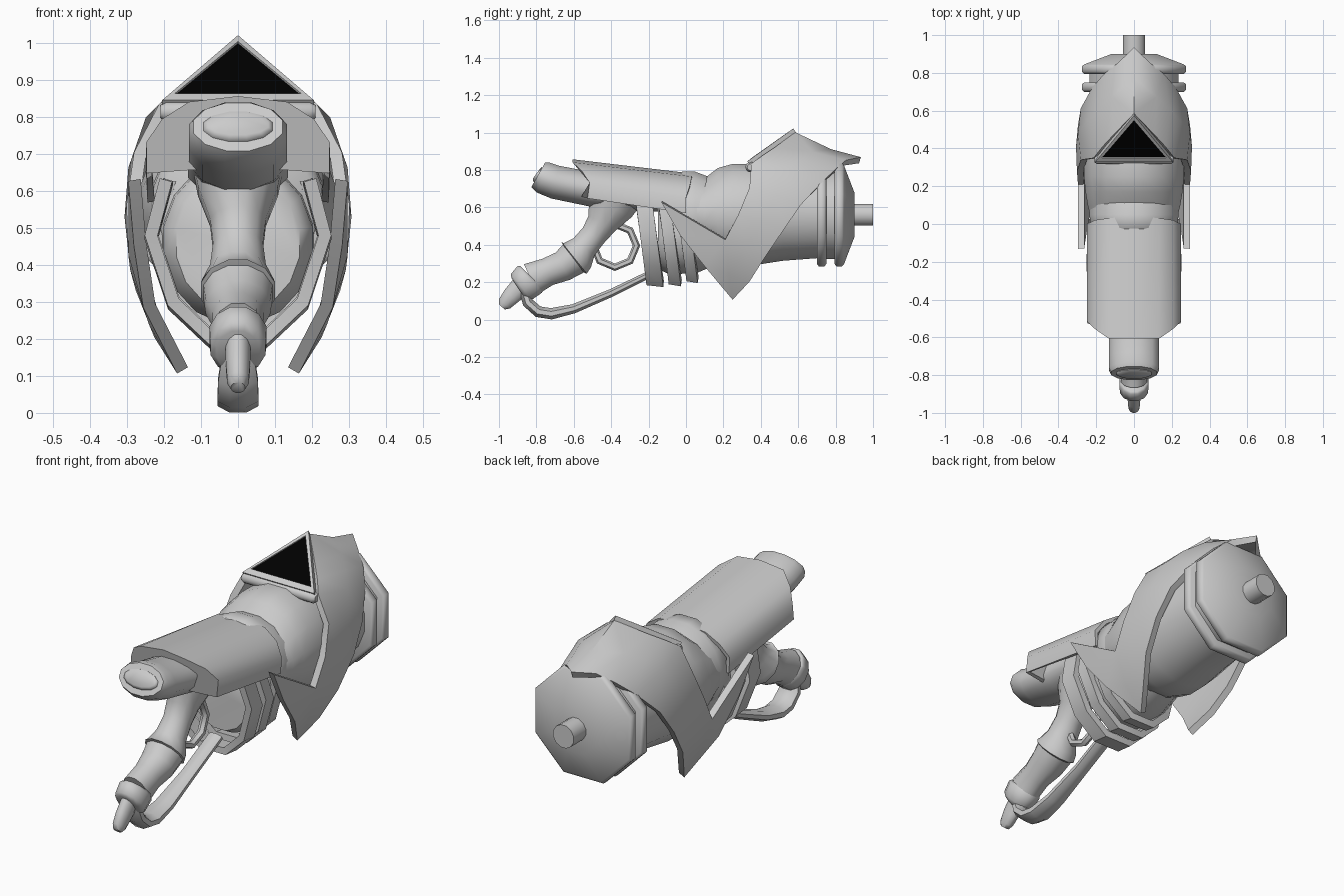
import bpy, bmesh, math
from mathutils import Vector


def material(name, c):
    m = bpy.data.materials.new(name)
    m.diffuse_color = (*c, 1)
    return m


GREY = material("plain grey", (0.6, 0.6, 0.6))
BLACK = material("black", (0, 0, 0))


def finish(ob, mat=GREY, angle=40):
    """Apply modifiers, colour the part and smooth it."""
    bpy.ops.object.select_all(action='DESELECT')
    ob.select_set(True)
    bpy.context.view_layer.objects.active = ob
    if ob.modifiers:
        bpy.ops.object.convert(target='MESH')
    ob.data.materials.clear()
    ob.data.materials.append(mat)
    bpy.ops.object.shade_smooth_by_angle(angle=math.radians(angle))
    return ob


def mesh(name, verts, faces, mirror=False, thick=0, offset=0, mat=GREY, angle=40):
    me = bpy.data.meshes.new(name)
    me.from_pydata(verts, [], faces)
    bm = bmesh.new()
    bm.from_mesh(me)
    bmesh.ops.recalc_face_normals(bm, faces=bm.faces)
    bm.to_mesh(me)
    bm.free()
    ob = bpy.data.objects.new(name, me)
    bpy.context.collection.objects.link(ob)
    if mirror:
        m = ob.modifiers.new("mirror", 'MIRROR')
        m.use_clip = True
    if thick:
        s = ob.modifiers.new("thickness", 'SOLIDIFY')
        s.thickness, s.offset = thick, offset
    return finish(ob, mat, angle)


def sweep(name, pts, sides=12, angle=55):
    """Elliptical rings (y, z, x radius, in-plane radius) along a path at x = 0."""
    verts, faces = [], []
    for i, (y, z, rx, rn) in enumerate(pts):
        a, b = pts[max(i - 1, 0)], pts[min(i + 1, len(pts) - 1)]
        t = Vector((b[0] - a[0], b[1] - a[1])).normalized()
        for k in range(sides):
            w = 2 * math.pi * (k + 0.5) / sides
            s = rn * math.sin(w)
            verts.append((rx * math.cos(w), y - t.y * s, z + t.x * s))
    for i in range(len(pts) - 1):
        for k in range(sides):
            p, q = i * sides + k, i * sides + (k + 1) % sides
            faces.append((p, q, q + sides, p + sides))
    faces.append(tuple(range(sides)))
    faces.append(tuple(range(len(verts) - sides, len(verts))))
    return mesh(name, verts, faces, angle=angle)


def lathe(name, prof, z=0.56, sides=16, angle=55):
    return sweep(name, [(y, z, r, r) for y, r in prof], sides, angle)


# Main body, rear collar and muzzle
sweep("main_body", [(y, 0.56, rx, rn) for y, rx, rn in (
    (0.02, 0.23, 0.16), (0.10, 0.25, 0.20), (0.17, 0.262, 0.255), (0.25, 0.27, 0.278),
    (0.36, 0.27, 0.275), (0.52, 0.25, 0.25), (0.72, 0.235, 0.235))], 16)
sweep("rear_collar", [(y, 0.56, rx, rn) for y, rx, rn in (
    (-0.05, 0.21, 0.20), (-0.02, 0.235, 0.235), (0.05, 0.24, 0.235), (0.14, 0.235, 0.20))], 16)
RING = ((0.0, 0.285), (0.01, 0.298), (0.04, 0.298), (0.05, 0.285))
lathe("inner_ring", [(0.70 + y, r) for y, r in RING], sides=8)
lathe("ring_spacer", [(0.74, 0.255), (0.82, 0.255)], sides=8)
lathe("muzzle_cap", [(0.795 + y, r) for y, r in RING] + [(0.90, 0.13)], sides=8)
lathe("nozzle", [(0.89, 0.06), (1.0, 0.06)], sides=12)

# Top cover: hollow ruled arch from a slanted, walled rear edge to the collar
rear = [(0, -0.60, 0.85), (0.13, -0.60, 0.835), (0.20, -0.55, 0.79),
        (0.24, -0.51, 0.73), (0.24, -0.52, 0.65), (0.12, -0.55, 0.66)]
front = [(0, 0.04, 0.77), (0.13, 0.03, 0.755), (0.20, 0.02, 0.71),
         (0.24, 0.0, 0.65), (0.235, 0.0, 0.57), (0.13, 0.0, 0.56)]


def ring(sec):
    return sec + [(-x, y, z) for x, y, z in reversed(sec[1:])]


n = 2 * len(rear) - 1
mesh("top_cover", ring(rear) + ring(front),
     [(k, (k + 1) % n, (k + 1) % n + n, k + n) for k in range(n) if k not in (4, 5, 6)]
     + [tuple(range(n))], thick=0.02)

# Rear tube with oval end button
sweep("rear_tube", [(-0.79, 0.774, 0.125, 0.077), (-0.765, 0.76, 0.137, 0.09),
                    (-0.70, 0.735, 0.137, 0.093), (-0.5, 0.695, 0.137, 0.095),
                    (-0.1, 0.66, 0.14, 0.09)], 12)
sweep("end_button", [(-0.80, 0.78, 0.085, 0.035), (-0.793, 0.775, 0.097, 0.047),
                     (-0.76, 0.758, 0.097, 0.047)], 12)

# Grip
sweep("grip_neck", [(-0.37, 0.69, 0.13, 0.16), (-0.405, 0.60, 0.112, 0.13),
                    (-0.45, 0.515, 0.078, 0.085), (-0.495, 0.45, 0.07, 0.072),
                    (-0.545, 0.39, 0.078, 0.075), (-0.58, 0.345, 0.10, 0.10),
                    (-0.598, 0.33, 0.104, 0.112), (-0.605, 0.325, 0.09, 0.09)], 12)
sweep("grip_lower", [(-0.59, 0.335, 0.098, 0.098), (-0.66, 0.285, 0.09, 0.085),
                     (-0.74, 0.255, 0.072, 0.078), (-0.83, 0.215, 0.07, 0.092)], 12)
sweep("grip_cap", [(-0.825, 0.225, 0.07, 0.09), (-0.835, 0.215, 0.08, 0.10),
                   (-0.88, 0.175, 0.077, 0.092), (-0.895, 0.165, 0.06, 0.07)], 12)
sweep("pommel", [(-0.88, 0.18, 0.036, 0.058), (-0.935, 0.125, 0.034, 0.05),
                 (-0.97, 0.085, 0.03, 0.04), (-0.985, 0.068, 0.02, 0.022)], 12)

# Curved hand guard and trigger ring
sweep("hand_guard", [(-0.87, 0.17, 0.045, 0.028), (-0.845, 0.09, 0.058, 0.032),
                     (-0.79, 0.042, 0.06, 0.033), (-0.72, 0.031, 0.06, 0.033),
                     (-0.60, 0.058, 0.052, 0.027), (-0.40, 0.142, 0.04, 0.023),
                     (-0.18, 0.25, 0.04, 0.02)], 8)
bpy.ops.mesh.primitive_torus_add(major_segments=8, minor_segments=6, major_radius=0.115,
                                 minor_radius=0.02, location=(0, -0.38, 0.395),
                                 rotation=(0, math.pi / 2, 0))
bpy.context.object.name = "trigger_ring"
finish(bpy.context.object, angle=55)

# Three U-shaped ribs under the receiver, leaning forward, around a smooth belly
U = [(0.195, 0.63), (0.235, 0.48), (0.175, 0.30), (0.07, 0.20)]
U = U + [(-x, z) for x, z in reversed(U)]
for i, (y0, w, s) in enumerate([(-0.27, 0.09, 1.0), (-0.15, 0.065, 0.99), (-0.055, 0.06, 0.95)]):
    vs = []
    for x, z in U:
        y, zz = y0 + (0.63 - z) * 0.14, 0.63 - (0.63 - z) * s
        vs += [(x * s, y, zz), (x * s, y + w, zz - 0.01)]
    mesh("rib_%d" % (i + 1), vs,
         [(2 * k, 2 * k + 1, 2 * k + 3, 2 * k + 2) for k in range(len(U) - 1)], thick=0.035)
sweep("belly", [(-0.15, 0.46, 0.17, 0.19), (-0.10, 0.46, 0.205, 0.225),
                (0.03, 0.47, 0.21, 0.225), (0.15, 0.50, 0.20, 0.20)], 16)

# Hood: rows from the ridge down to the fin tip, columns rear, middle, front
hood = [
    ((0, 0.58, 0.985), (0, 0.77, 0.895), (0, 0.93, 0.852)),
    ((0.10, 0.47, 0.905), (0.11, 0.67, 0.885), (0.075, 0.85, 0.838)),
    ((0.155, 0.41, 0.865), (0.18, 0.60, 0.845), (0.145, 0.79, 0.79)),
    ((0.20, 0.35, 0.825), (0.235, 0.54, 0.79), (0.205, 0.72, 0.725)),
    ((0.265, 0.34, 0.70), (0.28, 0.48, 0.66), (0.265, 0.61, 0.61)),
    ((0.285, 0.28, 0.56), (0.29, 0.41, 0.53), (0.28, 0.52, 0.48)),
    ((0.28, 0.21, 0.43), (0.275, 0.32, 0.39), (0.26, 0.42, 0.335)),
    ((0.24, 0.10, 0.29), (0.225, 0.23, 0.245), (0.21, 0.34, 0.21)),
]
hv = [v for row in hood for v in row]
hf = [(3 * r + c, 3 * r + c + 1, 3 * r + c + 4, 3 * r + c + 3)
      for r in range(len(hood) - 1) for c in range(2)]
tip = len(hv)
hv += [(0.15, 0.25, 0.115), (0.28, -0.13, 0.63), (0.265, -0.03, 0.455)]
hf += [(tip - 3, tip - 2, tip), (tip - 2, tip - 1, tip), (tip - 6, tip - 3, tip + 2, tip + 1)]
mesh("hood_with_fins", hv, hf, mirror=True, thick=0.034, angle=55)

# Triangular window frame, its dark pane and lower bar
outer = [(-0.205, 0.34, 0.83), (0.205, 0.34, 0.83), (0, 0.585, 1.005)]
inner = [(-0.17, 0.362, 0.848), (0.17, 0.362, 0.848), (0, 0.56, 0.988)]
mesh("window_frame", outer + inner,
     [(k, (k + 1) % 3, (k + 1) % 3 + 3, k + 3) for k in range(3)], thick=0.04, angle=30)
mesh("window_pane", [(x, y - 0.007, z + 0.009) for x, y, z in inner], [(0, 1, 2)],
     thick=0.006, mat=BLACK)
bar = [(-0.21, 0.018), (-0.195, 0.028), (0.195, 0.028), (0.21, 0.018)]
mesh("window_bar",
     [(x, 0.345 + r * math.cos(k * math.pi / 5), 0.815 + r * math.sin(k * math.pi / 5))
      for x, r in bar for k in range(10)],
     [(10 * i + k, 10 * i + (k + 1) % 10, 10 * i + 10 + (k + 1) % 10, 10 * i + 10 + k)
      for i in range(3) for k in range(10)] + [tuple(range(10)), tuple(range(30, 40))])
